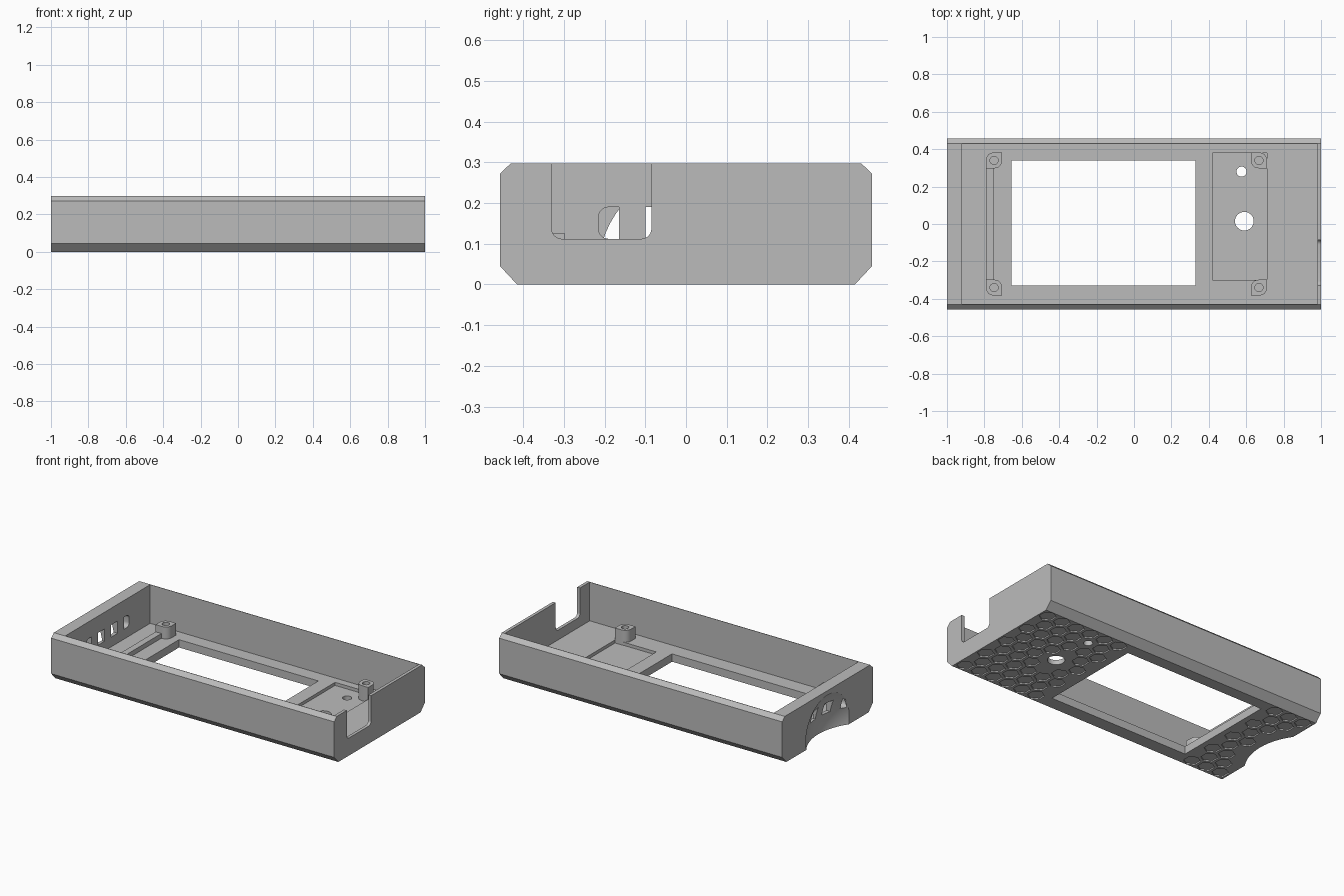
import bpy, bmesh, math
from mathutils import Matrix, Vector

cube = bpy.data.objects.get("Cube")
if cube:
    bpy.data.objects.remove(cube, do_unlink=True)

grey = bpy.data.materials.new("plain grey")
grey.use_nodes = True
grey.diffuse_color = (0.5, 0.5, 0.5, 1)
grey.node_tree.nodes["Principled BSDF"].inputs["Base Color"].default_value = (0.5, 0.5, 0.5, 1)

FLOOR = 0.05
POCKET = 0.03


def finish(name, bm):
    bmesh.ops.recalc_face_normals(bm, faces=bm.faces)
    mesh = bpy.data.meshes.new(name)
    bm.to_mesh(mesh)
    bm.free()
    mesh.materials.append(grey)
    obj = bpy.data.objects.new(name, mesh)
    bpy.context.collection.objects.link(obj)
    return obj


def add_prism(bm, outline, low, high, axis="z"):
    """Extrude a 2D outline along z, or a (y, z) outline along x."""
    place = (lambda p, h: (p[0], p[1], h)) if axis == "z" else (lambda p, h: (h, p[0], p[1]))
    bottom = [bm.verts.new(place(p, low)) for p in outline]
    top = [bm.verts.new(place(p, high)) for p in outline]
    bm.faces.new(bottom)
    bm.faces.new(top)
    for i in range(len(outline)):
        j = (i + 1) % len(outline)
        bm.faces.new((bottom[i], bottom[j], top[j], top[i]))


def circle(x, y, radius, sides=32, turn=0.0):
    return [(x + radius * math.cos(turn + math.tau * i / sides),
             y + radius * math.sin(turn + math.tau * i / sides)) for i in range(sides)]


def rounded(a0, b0, a1, b1, radii):
    """Rectangle with one radius per corner, counter-clockwise from lower left."""
    points = []
    corners = ((a0, b0, 1, 1), (a1, b0, -1, 1), (a1, b1, -1, -1), (a0, b1, 1, -1))
    for k, ((a, b, sa, sb), r) in enumerate(zip(corners, radii)):
        if r == 0:
            points.append((a, b))
            continue
        for i in range(7):
            t = math.pi + (k + i / 6) * math.pi / 2
            points.append((a + sa * r + r * math.cos(t), b + sb * r + r * math.sin(t)))
    return points


def rect(a0, b0, a1, b1):
    return rounded(a0, b0, a1, b1, (0, 0, 0, 0))


def prism(name, *args, **kw):
    bm = bmesh.new()
    add_prism(bm, *args, **kw)
    return finish(name, bm)


def cut(target, cutter):
    mod = target.modifiers.new("cut", "BOOLEAN")
    mod.operation = "DIFFERENCE"
    mod.solver = "EXACT"
    mod.object = cutter
    cutter.hide_render = True
    bpy.context.view_layer.objects.active = target
    bpy.ops.object.modifier_apply(modifier=mod.name)
    bpy.data.objects.remove(cutter, do_unlink=True)


# Shell: chamfered bar hollowed from above
half = [(0.415, 0), (0.457, 0.045), (0.457, 0.272), (0.431, 0.297)]
profile = half + [(-y, z) for y, z in reversed(half)]
shell = prism("case_shell", profile, -1, 1, axis="x")
cut(shell, prism("cavity", rect(-0.92, -0.428, 0.98, 0.428), FLOOR, 0.5))

# Shallow pocket in the floor, screen window and round holes
cut(shell, prism("pocket", rect(0.42, -0.3, 0.71, 0.38), POCKET, 0.2))
cut(shell, prism("window", rect(-0.655, -0.33, 0.33, 0.34), -0.1, 0.2))
cut(shell, prism("large_hole", circle(0.59, 0.015, 0.05), -0.1, 0.2))
cut(shell, prism("small_hole", circle(0.575, 0.28, 0.027), -0.1, 0.2))

# Connector notch in the thin end wall
notch = rounded(-0.33, 0.112, -0.085, 0.5, (0.025, 0.025, 0, 0))
cut(shell, prism("notch", notch, 0.95, 1.1, axis="x"))

# Dished recess on the outside of the thick end wall
bm = bmesh.new()
bmesh.ops.create_uvsphere(bm, u_segments=64, v_segments=48, radius=0.38,
                          matrix=Matrix.Translation((-1.31, 0, 0.05)))
cut(shell, finish("dish", bm))

# Row of vents through the dished wall
bm = bmesh.new()
for low, high in ((-0.215, -0.165), (-0.1, -0.033), (0.033, 0.1), (0.165, 0.215)):
    left = 0.025 if low < -0.2 else 0
    right = 0.025 if high > 0.2 else 0
    add_prism(bm, rounded(low, 0.112, high, 0.19, (left, right, right, left)),
              -0.995, -0.85, axis="x")
cut(shell, finish("vents", bm))

# Honeycomb recesses on the underside
bm = bmesh.new()
pitch, size = 0.105, 0.05
for row in range(-4, 5):
    for col in range(-10, 11):
        x = (col + 0.5 * (row % 2)) * pitch
        y = row * pitch * math.sqrt(3) / 2
        in_window = -0.72 < x < 0.39
        near_hole = any((Vector((x, y)) - Vector(c)).length < r
                        for c, r in (((0.59, 0.015), 0.11), ((0.575, 0.28), 0.085)))
        in_dish = x < -0.86 and abs(y) < 0.27
        if abs(x) < 0.95 and abs(y) < 0.37 and not (in_window or near_hole or in_dish):
            add_prism(bm, circle(x, y, size, 6, math.pi / 6), -0.05, 0.008)
cut(shell, finish("honeycomb", bm))

# Four mounting posts with screw holes
for side, x in (("right", -0.748), ("left", 0.668)):
    for end, y in (("back", 0.34), ("front", -0.34)):
        r = 0.04
        # round the corner facing the end of the case and its opposite
        diagonal = (r, 0, r, 0) if (x > 0) == (y > 0) else (0, r, 0, r)
        post = prism(f"{end}_{side}_post",
                     rounded(x - 0.043, y - 0.042, x + 0.043, y + 0.042, diagonal),
                     POCKET - 0.005, 0.126)
        cut(post, prism("screw_hole", circle(x, y, 0.022, 24), 0.06, 0.2))

# Low rail joining two posts
prism("post_rail", rect(-0.791, -0.31, -0.75, 0.31), POCKET, 0.08)

# Smooth the round parts, keep the edges sharp
for obj in bpy.context.collection.objects:
    if obj.type == "MESH":
        bpy.ops.object.select_all(action="DESELECT")
        obj.select_set(True)
        bpy.context.view_layer.objects.active = obj
        bpy.ops.object.shade_smooth_by_angle(angle=math.radians(25))
